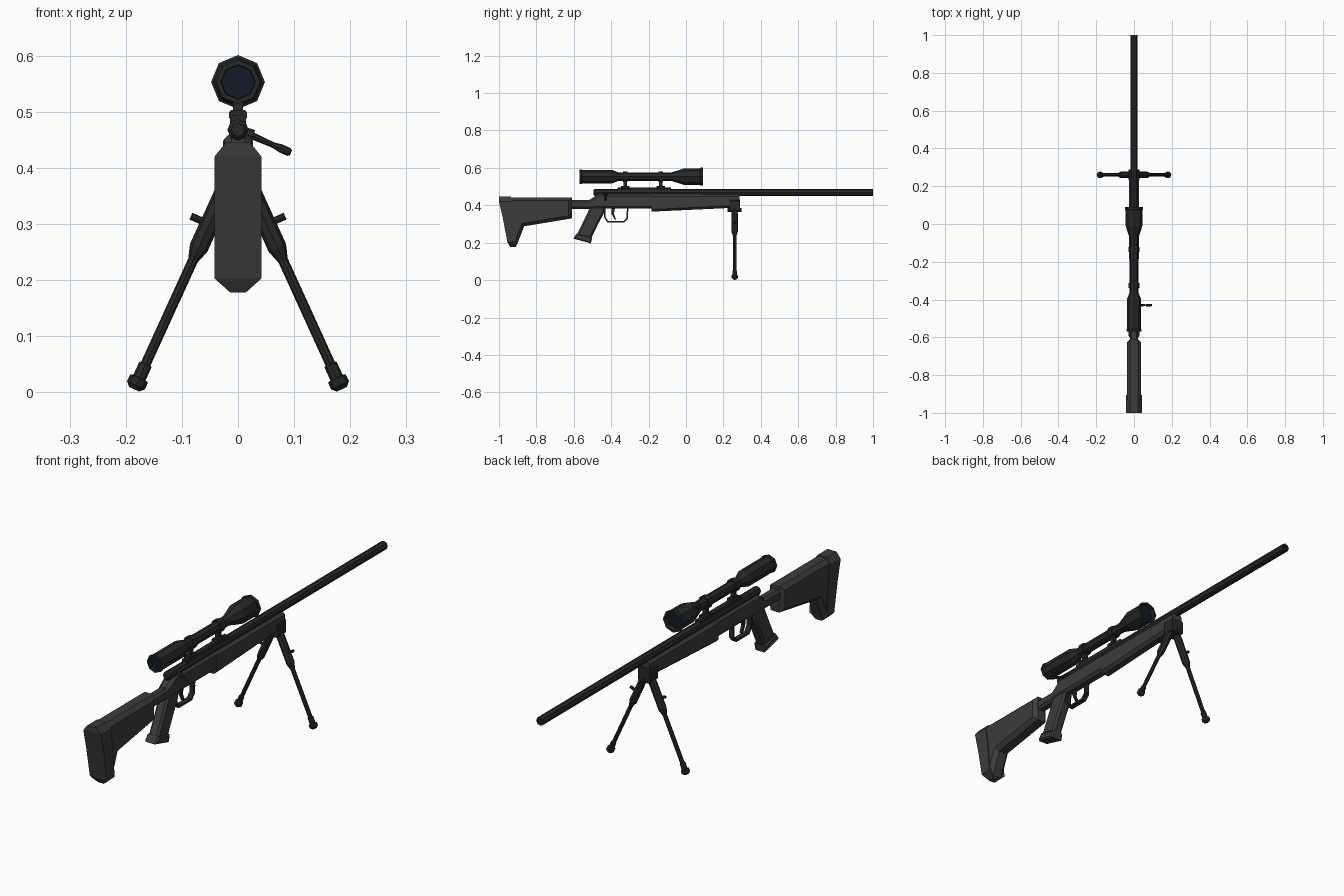
import bpy, bmesh, math
from mathutils import Vector


def material(name, r, g, b):
    m = bpy.data.materials.new(name)
    m.diffuse_color = (r, g, b, 1)
    return m


POLYMER = material("polymer", 0.045, 0.045, 0.045)
METAL = material("dark_metal", 0.02, 0.021, 0.021)
GLASS = material("lens_glass", 0.006, 0.010, 0.022)


def finish(bm, name, mat):
    bmesh.ops.recalc_face_normals(bm, faces=bm.faces[:])
    me = bpy.data.meshes.new(name)
    bm.to_mesh(me)
    bm.free()
    me.materials.append(mat)
    ob = bpy.data.objects.new(name, me)
    bpy.context.collection.objects.link(ob)
    return ob


def loft(name, rings, mat):
    """Skin a list of equal-length point rings and cap both ends."""
    bm = bmesh.new()
    vs = [[bm.verts.new(p) for p in r] for r in rings]
    n = len(vs[0])
    for a, b in zip(vs, vs[1:]):
        for i in range(n):
            bm.faces.new((a[i], a[(i + 1) % n], b[(i + 1) % n], b[i]))
    bm.faces.new(vs[0])
    bm.faces.new(vs[-1])
    return finish(bm, name, mat)


def lathe(name, start, end, profile, mat, sides=8):
    """Turned part; profile = (distance from start, radius)."""
    start = Vector(start)
    q = (Vector(end) - start).to_track_quat('Z', 'Y')
    ang = [2 * math.pi * k / sides for k in range(sides)]
    rings = [[start + q @ Vector((r * math.cos(a), r * math.sin(a), t)) for a in ang]
             for t, r in profile]
    return loft(name, rings, mat)


def rod(name, a, b, r, mat=METAL, r2=None, sides=8):
    d = (Vector(b) - Vector(a)).length
    return lathe(name, a, b, [(0, r), (d, r2 or r)], mat, sides)


def plate(name, outline, hw, bevel, mat):
    """Side (y, z) outline with thickness in x and chamfered rims."""
    ob = loft(name, [[(x, y, z) for y, z in outline] for x in (-hw, hw)], mat)
    if bevel:
        bm = bmesh.new()
        bm.from_mesh(ob.data)
        rim = [e for e in bm.edges if abs(e.verts[0].co.x - e.verts[1].co.x) < 1e-6]
        bmesh.ops.bevel(bm, geom=rim, offset=bevel, segments=1, affect='EDGES', clamp_overlap=True)
        bm.to_mesh(ob.data)
        bm.free()
    return ob


def body(name, stations, mat, c=0.012):
    """Chamfered box along y; station = (y, bottom z, top z, half width)."""
    rings = []
    for y, b, t, w in stations:
        rings.append([(-w + c, y, b), (w - c, y, b), (w, y, b + c), (w, y, t - c),
                      (w - c, y, t), (-w + c, y, t), (-w, y, t - c), (-w, y, b + c)])
    return loft(name, rings, mat)


# Butt pad: rectangles stacked along z (z, rear y, front y, half width)
pad = [(0.178, -0.94, -0.91, 0.014), (0.203, -0.955, -0.905, 0.042), (0.335, -0.98, -0.917, 0.042),
       (0.42, -1.0, -0.93, 0.042), (0.446, -1.0, -0.935, 0.021)]
loft("butt_pad", [[(-w, a, z), (w, a, z), (w, b, z), (-w, b, z)] for z, a, b, w in pad], POLYMER)

# Shoulder stock and the tube joining it to the receiver
plate("shoulder_stock", [(-0.96, 0.442), (-0.61, 0.442), (-0.61, 0.33), (-0.865, 0.288),
                         (-0.905, 0.186), (-0.945, 0.196)], 0.037, 0.017, POLYMER)
body("stock_tube", [(-0.63, 0.38, 0.427, 0.022), (-0.49, 0.38, 0.427, 0.022)], POLYMER, 0.01)

# Receiver and fore-end
body("receiver", [(-0.515, 0.382, 0.43, 0.022), (-0.465, 0.382, 0.463, 0.025),
                  (-0.18, 0.382, 0.463, 0.025)], POLYMER)
body("fore_end", [(-0.185, 0.366, 0.46, 0.027), (0.285, 0.388, 0.46, 0.025)], POLYMER)

# Pistol grip with flared foot
plate("pistol_grip", [(-0.51, 0.395), (-0.428, 0.395), (-0.44, 0.355), (-0.47, 0.30),
                      (-0.508, 0.222), (-0.585, 0.24), (-0.548, 0.315)], 0.024, 0.009, POLYMER)
plate("grip_foot", [(-0.583, 0.25), (-0.603, 0.222), (-0.508, 0.196), (-0.502, 0.228)],
      0.028, 0.006, POLYMER)

# Barrel with hollow muzzle
lathe("barrel", (0, -0.46, 0.468), (0, 1, 0.468),
      [(0, 0.0185), (1.46, 0.0185), (1.46, 0.010), (1.40, 0.010)], METAL)

# Bolt: shroud, handle and knob
lathe("bolt_shroud", (0, -0.495, 0.468), (0, -0.42, 0.468),
      [(0, 0.012), (0.008, 0.019), (0.075, 0.019)], METAL)
lathe("bolt_handle", (0.012, -0.43, 0.463), (0.094, -0.43, 0.427),
      [(0, 0.007), (0.055, 0.005), (0.07, 0.0075), (0.086, 0.0075), (0.090, 0.005)], METAL)
rod("bolt_collar", (0, -0.43, 0.464), (0.027, -0.43, 0.456), 0.012)

# Trigger guard (bent strip) and trigger
outer = [(-0.44, 0.39), (-0.438, 0.335), (-0.42, 0.307), (-0.33, 0.307), (-0.31, 0.33), (-0.308, 0.39)]
inner = [(-0.316, 0.39), (-0.318, 0.333), (-0.334, 0.315), (-0.416, 0.315), (-0.43, 0.337), (-0.432, 0.39)]
plate("trigger_guard", outer + inner, 0.011, 0, METAL)
plate("trigger", [(-0.40, 0.39), (-0.378, 0.39), (-0.386, 0.355), (-0.374, 0.325),
                  (-0.382, 0.323), (-0.397, 0.352)], 0.006, 0, METAL)

# Scope rail, posts and rings
body("scope_rail", [(-0.365, 0.455, 0.494, 0.014), (-0.08, 0.455, 0.494, 0.014)], METAL, 0.004)
SZ = 0.553
for label, y in (("rear", -0.325), ("front", -0.135)):
    rod(label + "_ring", (0, y - 0.013, SZ), (0, y + 0.013, SZ), 0.028)
    body(label + "_ring_post", [(y - 0.009, 0.485, 0.54, 0.009), (y + 0.009, 0.485, 0.54, 0.009)],
         METAL, 0.002)
    body(label + "_ring_base", [(y - 0.022, 0.485, 0.503, 0.016), (y + 0.022, 0.485, 0.503, 0.016)],
         METAL, 0.004)

# Scope body with recessed ends, and lenses
lathe("scope_body", (0, -0.57, SZ), (0, 0.09, SZ),
      [(0.015, 0.030), (0, 0.031), (0, 0.039), (0.012, 0.039), (0.014, 0.036), (0.175, 0.036),
       (0.21, 0.022), (0.49, 0.022), (0.56, 0.044), (0.645, 0.044), (0.647, 0.048),
       (0.66, 0.048), (0.66, 0.040), (0.64, 0.038)], METAL)
rod("eyepiece_lens", (0, -0.556, SZ), (0, -0.55, SZ), 0.030, GLASS)
rod("objective_lens", (0, 0.066, SZ), (0, 0.072, SZ), 0.038, GLASS)

# Bipod mount
body("bipod_mount", [(0.232, 0.365, 0.43, 0.029), (0.288, 0.365, 0.43, 0.029)], METAL, 0.006)
rod("bipod_hinge_pin", (0, 0.222, 0.375), (0, 0.298, 0.375), 0.010)

# Bipod legs: sleeve, inner rod and foot turned in one profile, plus lock knob
for side, s in (("left", -1), ("right", 1)):
    top, foot = Vector((s * 0.012, 0.26, 0.385)), Vector((s * 0.183, 0.26, 0.010))
    n = (foot - top).length
    lathe(side + "_bipod_leg", top, foot,
          [(0, 0.013), (0.03, 0.017), (0.14, 0.017), (0.165, 0.009), (n - 0.045, 0.009),
           (n - 0.043, 0.012), (n - 0.018, 0.012), (n - 0.016, 0.0175), (n - 0.003, 0.0175),
           (n + 0.005, 0.010)], METAL)
    rod(side + "_leg_lock", (s * 0.045, 0.26, 0.297), (s * 0.084, 0.26, 0.314), 0.0065)
